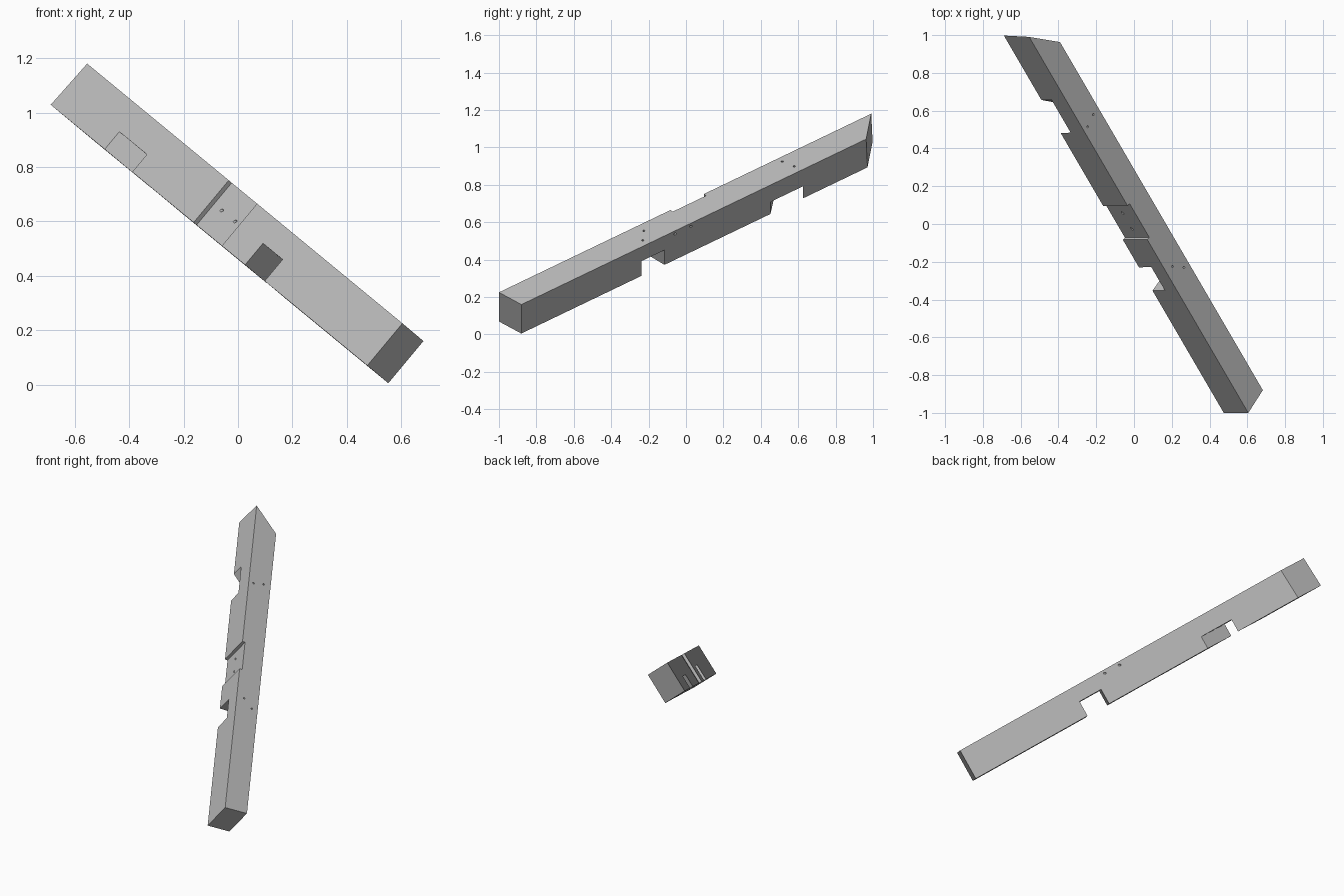
import bpy, bmesh
from mathutils import Vector, Matrix

cube = bpy.data.objects.get("Cube")
if cube:
    bpy.data.objects.remove(cube, do_unlink=True)

# Beam frame: along its length, up its depth, across its thickness
along = Vector((-0.465, 0.798, 0.383)).normalized()
up = Vector((0.643, 0, 0.766))
up = (up - along * up.dot(along)).normalized()
across = along.cross(up)
origin = Vector((0.605, -1.0, 0.225))
DEPTH, THICK = 0.202, 0.153

grey = bpy.data.materials.new("plain grey")
grey.use_nodes = True
grey.diffuse_color = (0.5, 0.5, 0.5, 1)
grey.node_tree.nodes["Principled BSDF"].inputs["Base Color"].default_value = (0.5, 0.5, 0.5, 1)


def place(s, h, w):
    return origin + along * s + up * h + across * w


def make_object(name, bm):
    bmesh.ops.recalc_face_normals(bm, faces=bm.faces[:])
    mesh = bpy.data.meshes.new(name)
    bm.to_mesh(mesh)
    bm.free()
    obj = bpy.data.objects.new(name, mesh)
    bpy.context.collection.objects.link(obj)
    mesh.materials.append(grey)
    return obj


def block(name, ends, heights, widths, slants=(0, 0), tilt=0):
    """Box whose two ends may be mitred across the thickness."""
    bm = bmesh.new()
    rings = []
    for i in range(2):
        ring = []
        for h, w in ((0, 0), (0, 1), (1, 1), (1, 0)):
            hh, ww = heights[h], widths[w]
            s = ends[i] + slants[i] * ww + (tilt * hh if i else 0)
            ring.append(bm.verts.new(place(s, hh, ww)))
        rings.append(ring)
        bm.faces.new(ring)
    for k in range(4):
        n = (k + 1) % 4
        bm.faces.new((rings[0][k], rings[0][n], rings[1][n], rings[1][k]))
    return make_object(name, bm)


def drill(name, start, end, radius=0.006):
    a, b = place(*start), place(*end)
    axis = b - a
    turn = axis.to_track_quat("Z", "Y").to_matrix().to_4x4()
    bm = bmesh.new()
    bmesh.ops.create_cone(bm, cap_ends=True, segments=12, radius1=radius, radius2=radius,
                          depth=axis.length * 1.3,
                          matrix=Matrix.Translation((a + b) / 2) @ turn)
    return make_object(name, bm)


# Beam with mitred ends
beam = block("beam", (0, 2.494), (-DEPTH, 0), (0, THICK), (0.23, -0.98), -0.05)

# Two edge notches and one shallow housing on the broad face
through = (-0.05, THICK + 0.05)
cutters = [
    block("lower_notch_cutter", (0.812, 0.967), (-0.3, -0.099), through, (0.18, 0.18)),
    block("upper_notch_cutter", (1.859, 2.077), (-0.3, -0.118), through, (-1.01, -1.01)),
    block("housing_cutter", (1.15, 1.374), (-0.3, 0.1), (-0.1, 0.018)),
]

# Peg holes: slanted through the housing, straight through the notches
for i, s in enumerate((1.207, 1.313)):
    cutters.append(drill(f"housing_hole_cutter_{i}", (s, -0.102, 0.018), (s - 0.143, -0.022, THICK)))
for i, (s, w) in enumerate(((0.879, 0.112), (0.931, 0.053), (1.872, 0.034), (1.90, 0.104))):
    cutters.append(drill(f"notch_hole_cutter_{i}", (s, 0.01, w), (s, -0.14, w)))

for cutter in cutters:
    cutter.hide_render = True
    cutter.hide_viewport = True
    cutter.display_type = "WIRE"
    mod = beam.modifiers.new(cutter.name, "BOOLEAN")
    mod.operation = "DIFFERENCE"
    mod.solver = "EXACT"
    mod.object = cutter
